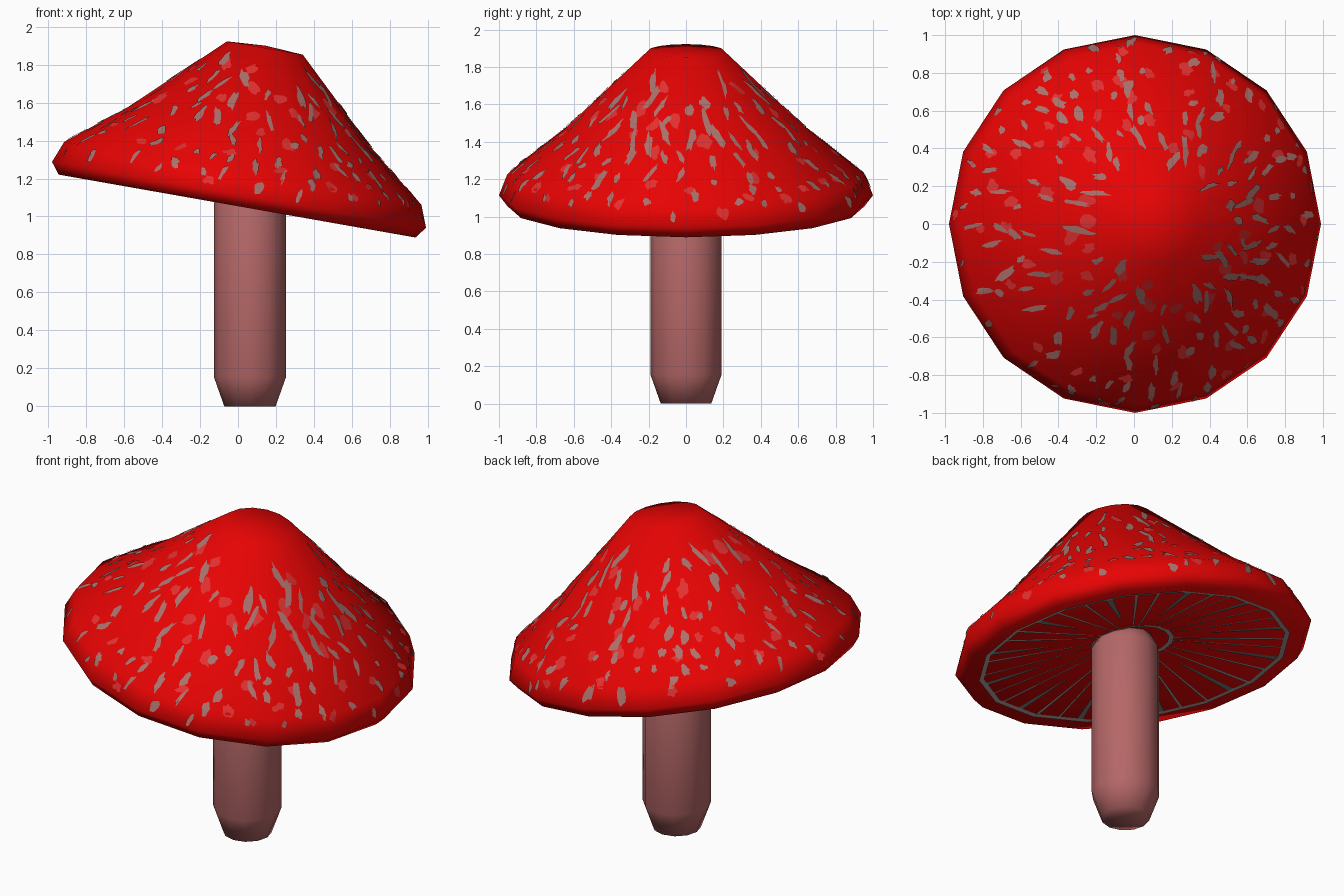
import bpy, bmesh, math, random
from mathutils import Matrix, Vector

random.seed(7)
if "Cube" in bpy.data.objects:
    bpy.data.objects.remove(bpy.data.objects["Cube"])

TAU = 2 * math.pi
SIDES = 16
TILT = Matrix.Translation((-0.005, 0, 1.055)) @ Matrix.Rotation(math.radians(10), 4, "Y")


def material(name, colour):
    m = bpy.data.materials.new(name)
    m.use_nodes = True
    rgba = (*colour, 1)
    m.diffuse_color = rgba
    bsdf = m.node_tree.nodes["Principled BSDF"]
    bsdf.inputs["Base Color"].default_value = rgba
    bsdf.inputs["Roughness"].default_value = 0.8
    return m


RED = material("cap red", (0.80, 0.001, 0.001))
PALE_RED = material("pale red", (0.76, 0.03, 0.03))
SPOT = material("spot grey", (0.40, 0.165, 0.15))
STEM = material("stem pink", (0.46, 0.135, 0.135))
GILL = material("gill grey", (0.45, 0.34, 0.32))
GILL_DARK = material("dark gill grey", (0.18, 0.19, 0.17))


def finish(name, bm, mat, matrix):
    mesh = bpy.data.meshes.new(name)
    bm.to_mesh(mesh)
    bm.free()
    mesh.materials.append(mat)
    mesh.shade_smooth()
    ob = bpy.data.objects.new(name, mesh)
    ob.matrix_world = matrix
    bpy.context.collection.objects.link(ob)


def lathe(name, profile, sides, mat, matrix):
    """Closed turned body; the profile's ends are points on the axis."""
    bm = bmesh.new()
    rings = []
    for r, h in profile:
        n = sides if r else 1
        rings.append([bm.verts.new((r * math.cos(i * TAU / sides), r * math.sin(i * TAU / sides), h))
                      for i in range(n)])
    for a, b in zip(rings, rings[1:]):
        for i in range(sides):
            j = (i + 1) % sides
            quad = [a[i % len(a)], a[j % len(a)], b[j % len(b)], b[i % len(b)]]
            bm.faces.new(list(dict.fromkeys(quad)))
    bmesh.ops.recalc_face_normals(bm, faces=bm.faces)
    finish(name, bm, mat, matrix)


# Cap: leaning faceted cone with a rolled rim and hollow underside
UNDER = [(0.2, 0.1), (0.954, 0)]
UPPER = [(1, 0.06), (0.955, 0.175), (0.66, 0.41), (0.203, 0.845)]
lathe("cap", [(0, 0.1)] + UNDER + UPPER + [(0, 0.858)], SIDES, RED, TILT)

# Stem: round post tapered at both ends
lathe("stem", [(0, 0), (0.135, 0), (0.19, 0.155), (0.19, 1.07), (0.135, 1.18), (0, 1.18)],
      12, STEM, Matrix.Translation((0.063, 0, 0)))


def on_profile(profile, s):
    """Position and outward normal at distance s along a profile."""
    for p, q in zip(profile, profile[1:]):
        p, q = Vector(p), Vector(q)
        step = (q - p).length
        if s <= step:
            break
        s -= step
    run = (q - p) / step
    return p + run * s, Vector((run.y, -run.x))


def on_cap(profile, s, angle, lift):
    """Point on the faceted cap, raised off the surface."""
    pos, normal = on_profile(profile, s)
    half = math.pi / SIDES
    flat = math.cos(half) / math.cos(angle % (2 * half) - half)
    r = pos.x * flat + normal.x * lift
    return Vector((r * math.cos(angle), r * math.sin(angle), pos.y + normal.y * lift))


def scatter(name, count, mat, length, width, lift, gap):
    """Ragged patches lying along the slope of the cap."""
    bm = bmesh.new()
    placed = []
    tries = 0
    while len(placed) < count and tries < 8000:
        tries += 1
        s = random.uniform(0.05, 1.0)
        r = on_profile(UPPER, s)[0].x
        a = random.uniform(0, TAU)
        spot = on_cap(UPPER, s, a, 0)
        if random.random() > r or any((spot - p).length < gap for p in placed):
            continue
        placed.append(spot)
        long = random.uniform(*length) * (0.65 + 0.7 * s)
        wide = random.uniform(*width)
        skew = random.uniform(-0.4, 0.4)
        ring = []
        for k in range(12):
            t = k * TAU / 12
            wobble = random.uniform(0.6, 1.25)
            ds = long * math.cos(t) * wobble
            side = wide * math.sin(t) * wobble + skew * ds
            ss = min(1.12, max(0.01, s + ds))
            ring.append(bm.verts.new(on_cap(UPPER, ss, a + side / r, lift)))
        mid = bm.verts.new(on_cap(UPPER, s, a, lift))
        for k in range(12):
            face = bm.faces.new((mid, ring[k], ring[(k + 1) % 12]))
            face.normal_update()
            if face.normal.z < 0:
                face.normal_flip()
    finish(name, bm, mat, TILT)


# Cap markings: pale blotches below, grey flecks above
scatter("pale_blotches", 75, PALE_RED, (0.03, 0.055), (0.025, 0.042), 0.003, 0.11)
scatter("grey_flecks", 170, SPOT, (0.025, 0.085), (0.013, 0.028), 0.005, 0.085)


def under_plate(bm, r0, r1, a, w0, w1):
    """Thin strip on the underside, w0 and w1 being angular half widths."""
    start = UNDER[0][0]
    corners = [(r0, a - w0), (r1, a - w1), (r1, a + w1), (r0, a + w0)]
    face = bm.faces.new([bm.verts.new(on_cap(UNDER, r - start, t, 0.005)) for r, t in corners])
    face.normal_update()
    if face.normal.z > 0:
        face.normal_flip()


# Gills: inner and outer rings joined by ribs, with dark ribs between
ribs, dark = bmesh.new(), bmesh.new()
STEPS = SIDES * 4
for i in range(STEPS):
    half = math.pi / STEPS
    for r0, r1 in ((0.205, 0.235), (0.85, 0.88)):
        under_plate(ribs, r0, r1, (2 * i + 1) * half, half, half)
RIBS = 36
for i in range(RIBS):
    a = (i + random.uniform(-0.15, 0.15)) * TAU / RIBS
    if i % 3 == 1:
        under_plate(dark, random.uniform(0.4, 0.55), 0.85, a, 0.012, 0.024)
    else:
        under_plate(ribs, 0.23, 0.85, a, 0.02, random.uniform(0.008, 0.014))
finish("gill_ribs", ribs, GILL, TILT)
finish("dark_gills", dark, GILL_DARK, TILT)
